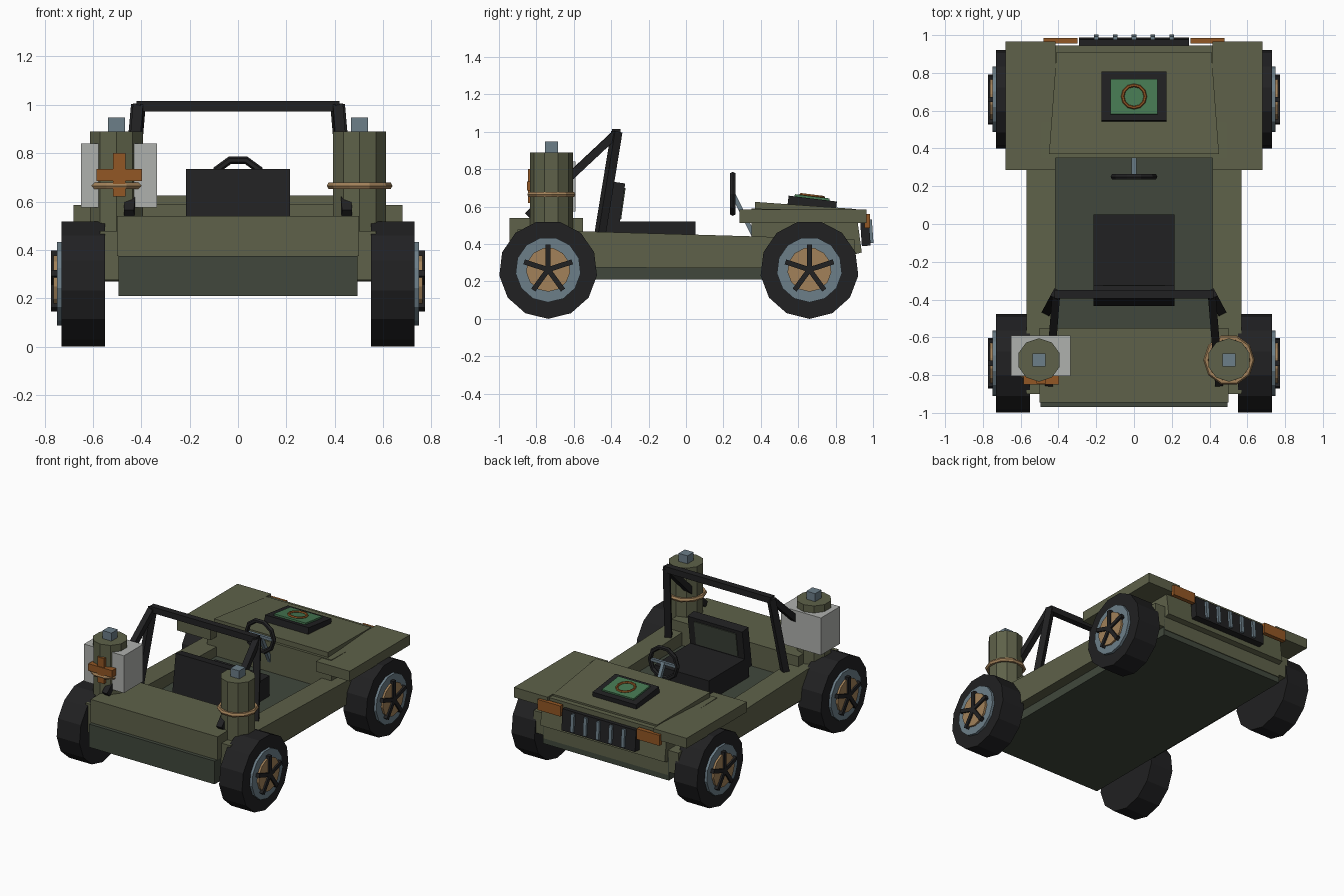
import bpy, bmesh, math
from mathutils import Vector

if "Cube" in bpy.data.objects:
    bpy.data.objects.remove(bpy.data.objects["Cube"])


def mat(name, r, g, b):
    m = bpy.data.materials.new(name)
    m.diffuse_color = (r, g, b, 1)
    m.use_nodes = True
    m.node_tree.nodes["Principled BSDF"].inputs["Base Color"].default_value = m.diffuse_color
    return m


OLIVE = mat("olive paint", .112, .12, .067)
DARK = mat("dark green floor", .052, .064, .045)
BLACK = mat("black rubber", .015, .015, .016)
STEEL = mat("blue grey metal", .15, .21, .25)
TAN = mat("tan", .36, .22, .10)
ORANGE = mat("orange brown", .29, .095, .018)
GREEN = mat("green panel", .062, .19, .085)
PALE = mat("pale grey", .43, .44, .42)


def finish(name, bm, m):
    bmesh.ops.recalc_face_normals(bm, faces=bm.faces)
    me = bpy.data.meshes.new(name)
    bm.to_mesh(me)
    bm.free()
    me.materials.append(m)
    o = bpy.data.objects.new(name, me)
    bpy.context.collection.objects.link(o)
    return o


def box(name, x, y, z, m, tilt=0):
    """Box from (min, max) ranges, tilted about x through its centre."""
    bm = bmesh.new()
    bmesh.ops.create_cube(bm, size=1)
    for v in bm.verts:
        v.co = Vector(((x[1]-x[0])*v.co.x, (y[1]-y[0])*v.co.y, (z[1]-z[0])*v.co.z))
    o = finish(name, bm, m)
    o.location = (sum(x)/2, sum(y)/2, sum(z)/2)
    o.rotation_euler.x = math.radians(tilt)
    return o


def side_profile(name, pts, x0, x1, m):
    """Extrude a (y, z) outline from x0 to x1."""
    bm = bmesh.new()
    f = bm.faces.new([bm.verts.new((x0, y, z)) for y, z in pts])
    r = bmesh.ops.extrude_face_region(bm, geom=[f])
    for v in r["geom"]:
        if isinstance(v, bmesh.types.BMVert):
            v.co.x = x1
    return finish(name, bm, m)


def disc(y, z, r, n):
    return [(y + r*math.cos(2*math.pi*i/n - math.pi/2),
             z + r*math.sin(2*math.pi*i/n - math.pi/2)) for i in range(n)]


def bar(name, a, b, w, m):
    """Square bar between two points."""
    a, b = Vector(a), Vector(b)
    bm = bmesh.new()
    bmesh.ops.create_cube(bm, size=1)
    for v in bm.verts:
        v.co = Vector((v.co.x*w, v.co.y*w, v.co.z*(b-a).length))
    o = finish(name, bm, m)
    o.location = (a+b)/2
    o.rotation_euler = (b-a).to_track_quat('Z', 'X').to_euler()
    return o


def ring(name, loc, R, r, m, n, rot=(0, 0, 0), k=6):
    bpy.ops.mesh.primitive_torus_add(location=loc, rotation=rot, major_radius=R,
                                     minor_radius=r, major_segments=n, minor_segments=k)
    o = bpy.context.object
    o.name = name
    o.data.materials.append(m)
    for p in o.data.polygons:
        p.use_smooth = False


# Chassis, rear deck and nose
box("chassis", (-.495, .495), (-.97, .9), (.21, .375), DARK)
box("rear_deck", (-.5, .5), (-.945, -.55), (.375, .54), OLIVE)
side_profile("nose", [(.35, .25), (.905, .25), (.905, .345), (.94, .355),
                      (.91, .575), (.35, .59)], -.49, .49, OLIVE)

# Hood wedge, narrowing towards the front
hood = side_profile("hood", [(.37, .55), (.91, .55), (.91, .587), (.37, .625)], -.45, .45, OLIVE)
for v in hood.data.vertices:
    if v.co.y > .6:
        v.co.x *= .41/.45
box("front_lip", (-.43, .43), (.9, .945), (.53, .575), OLIVE)

# Hood panel
box("panel_frame", (-.172, .172), (.545, .805), (.597, .643), BLACK, -7)
box("panel_face", (-.125, .125), (.58, .768), (.635, .655), GREEN, -7)
ring("panel_ring", (0, .675, .657), .06, .009, ORANGE, 12, (math.radians(-7), 0, 0))

# Grille
box("grille", (-.29, .29), (.935, .982), (.39, .54), BLACK, 4)
for i in range(-2, 3):
    box("grille_bar", (i*.1-.012, i*.1+.012), (.97, .998), (.405, .53), STEEL, 4)

# Paired parts
for s in (-1, 1):
    side_profile("side_rail", [(-.9, .275), (.9, .27), (.9, .425), (-.9, .478)],
                 s*.415, s*.57, OLIVE)
    box("front_fender", sorted((s*.415, s*.68)), (.285, .965), (.513, .585), OLIVE)
    box("front_light", sorted((s*.3, s*.48)), (.955, .985), (.485, .56), ORANGE)

    # Wheels
    for y in (-.737, .66):
        c = .263
        side_profile("tyre", disc(y, c, .263, 13), s*.55, s*.73, BLACK)
        side_profile("rim", disc(y, c, .175, 13), s*.7, s*.748, STEEL)
        side_profile("hub", disc(y, c, .118, 13), s*.7, s*.762, TAN)
        for i in range(5):
            a = math.pi/2 + i*2*math.pi/5
            bar("wheel_spoke", (s*.76, y, c),
                (s*.76, y + .135*math.cos(a), c + .135*math.sin(a)), .027, BLACK)

    # Roll bar side
    bar("roll_post", (s*.46, -.46, .45), (s*.412, -.37, 1.0), .045, BLACK)
    bar("roll_brace", (s*.412, -.375, .99), (s*.45, -.845, .55), .042, BLACK)

    # Rear canister with strap and cap
    bpy.ops.mesh.primitive_cylinder_add(vertices=10, radius=.115, depth=.42,
                                        location=(s*.503, -.72, .68))
    o = bpy.context.object
    o.name = "canister"
    o.data.materials.append(OLIVE)
    ring("canister_strap", (s*.503, -.72, .665), .12, .016, TAN, 10)
    box("canister_cap", (s*.503-.035, s*.503+.035), (-.755, -.685), (.88, .947), STEEL)

box("roll_crossbar", (-.42, .42), (-.395, -.35), (.972, 1.015), BLACK)

# Supply box with cross on the left canister
box("supply_box", (-.65, -.335), (-.805, -.59), (.575, .84), PALE)
box("cross_upright", (-.517, -.465), (-.845, -.8), (.62, .8), ORANGE)
box("cross_arm", (-.585, -.397), (-.85, -.8), (.685, .735), ORANGE)

# Seat
box("seat_base", (-.215, .215), (-.4, .05), (.375, .52), BLACK)
box("seat_back", (-.215, .215), (-.415, -.345), (.44, .73), BLACK, -8)
box("seat_back_panel", (-.165, .165), (-.352, -.335), (.53, .70), DARK, -8)

# Steering wheel
ring("steering_wheel", (0, .25, .668), .108, .016, BLACK, 10, (math.pi/2, 0, 0))
bar("steering_column", (0, .25, .67), (0, .37, .43), .025, STEEL)
bar("steering_spoke", (-.1, .25, .668), (.1, .25, .668), .02, STEEL)
